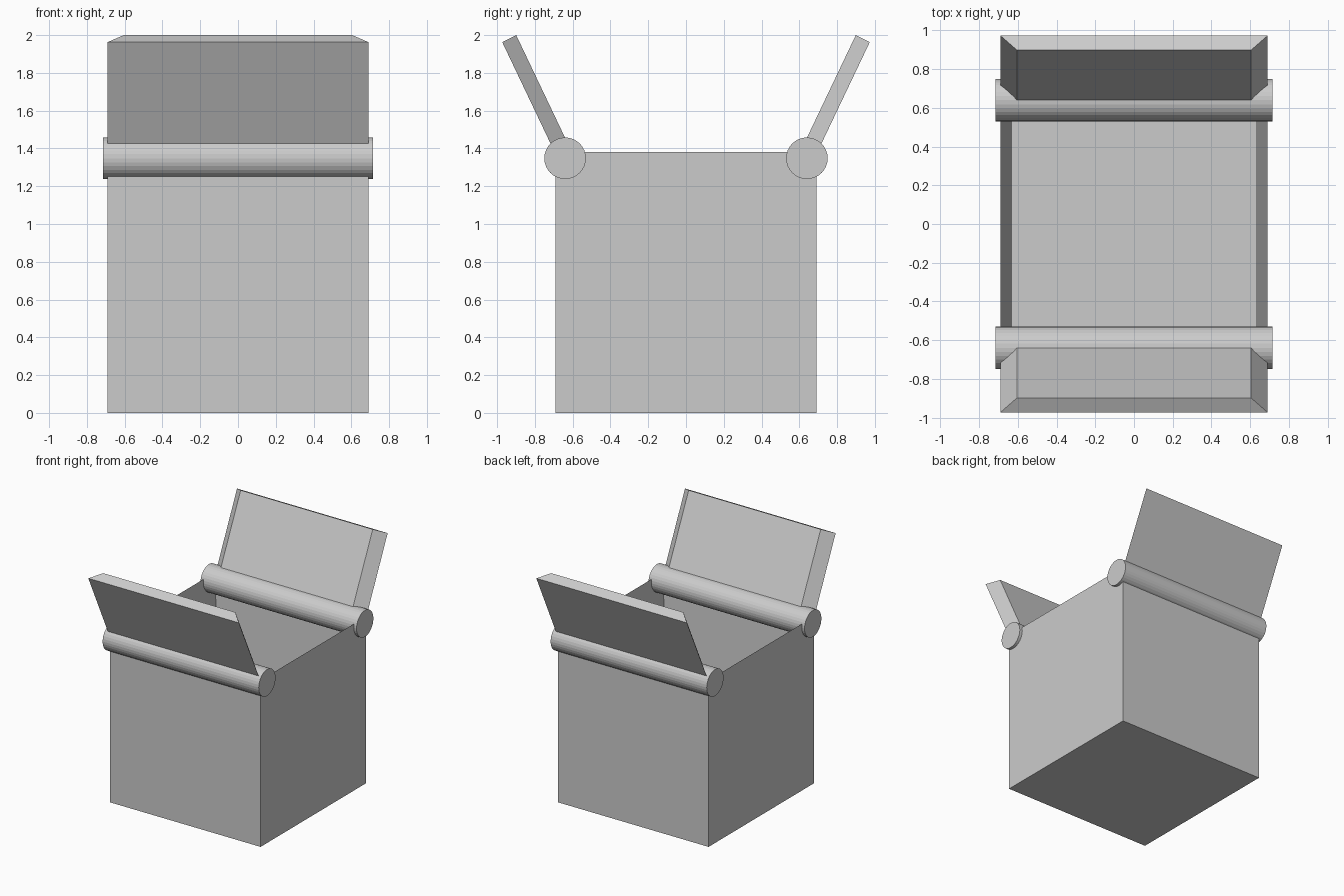
import bpy, bmesh
from mathutils import Vector, Matrix

if "Cube" in bpy.data.objects:
    bpy.data.objects.remove(bpy.data.objects["Cube"])

W, H, T = 0.69, 1.38, 0.085   # half width, height, wall thickness


def finish(name, bm):
    bmesh.ops.recalc_face_normals(bm, faces=bm.faces)
    me = bpy.data.meshes.new(name)
    bm.to_mesh(me)
    bm.free()
    ob = bpy.data.objects.new(name, me)
    bpy.context.collection.objects.link(ob)
    return ob


# Open box: cube whose top is inset to a rim and pushed down to the floor
bm = bmesh.new()
bmesh.ops.create_cube(bm, size=1, matrix=Matrix.Translation((0, 0, H / 2))
                      @ Matrix.Diagonal((2 * W, 2 * W, H, 1)))
bm.faces.ensure_lookup_table()
top = max(bm.faces, key=lambda f: f.calc_center_median().z)
bmesh.ops.inset_region(bm, faces=[top], thickness=T)
bmesh.ops.translate(bm, verts=top.verts, vec=(0, 0, T - H))
finish("box", bm)


def hinge(name, s):
    bm = bmesh.new()
    bmesh.ops.create_cone(bm, cap_ends=True, segments=32, radius1=0.11,
                          radius2=0.11, depth=1.43,
                          matrix=Matrix.Translation((0, s * 0.64, 1.348))
                          @ Matrix.Rotation(1.5707963, 4, 'Y'))
    finish(name, bm)


def flap(name, s):
    # Slab with mitred ends: the inner face is narrower than the outer face
    outer, inner = Vector((0, 0.973, 1.963)), Vector((0, 0.899, 2.0))
    down = Vector((0, -0.43, -0.903)) * 0.66
    bm = bmesh.new()
    rings = []
    for p in (outer, inner, inner + down, outer + down):
        hw = W if p in (outer, outer + down) else W - T
        rings.append([bm.verts.new((x, s * p.y, p.z)) for x in (-hw, hw)])
    for i in range(4):
        a, b = rings[i], rings[(i + 1) % 4]
        bm.faces.new((a[0], a[1], b[1], b[0]))
    for k in (0, 1):
        bm.faces.new([r[k] for r in rings])
    finish(name, bm)


# Hinges and raised flaps, front and back
for side, s in (("front", -1), ("back", 1)):
    hinge(side + "_hinge", s)
    flap(side + "_flap", s)
